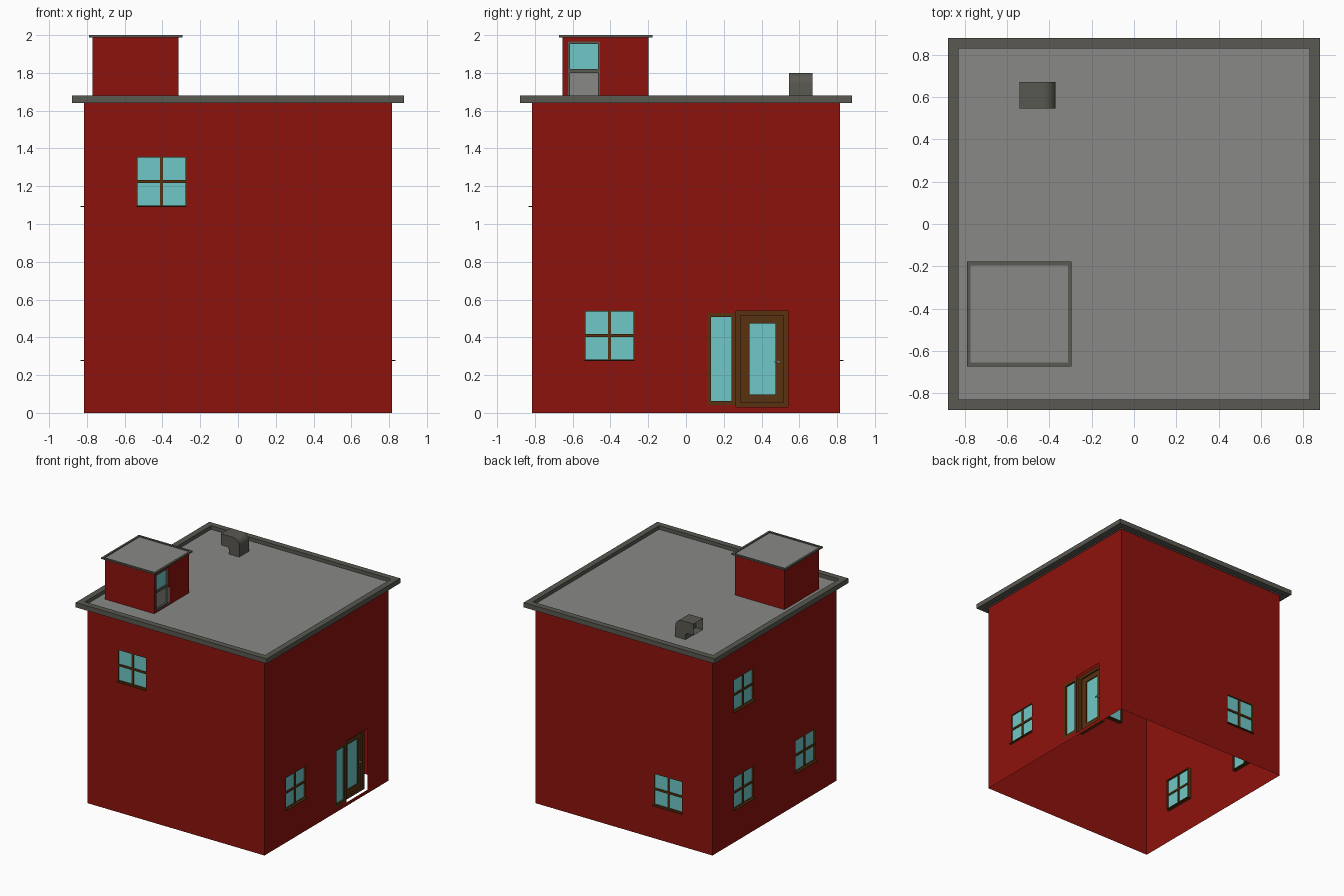
import bpy, bmesh
from math import pi, sin, cos
from mathutils import Matrix, Vector

if "Cube" in bpy.data.objects:
    bpy.data.objects.remove(bpy.data.objects["Cube"])


def mat(name, r, g, b):
    m = bpy.data.materials.new(name)
    m.diffuse_color = (r, g, b, 1)
    m.use_nodes = True
    m.node_tree.nodes["Principled BSDF"].inputs["Base Color"].default_value = m.diffuse_color
    return m


RED = mat("red_wall", 0.27, 0.006, 0.004)
GLASS = mat("glass", 0.16, 0.58, 0.57)
WOOD = mat("brown_wood", 0.10, 0.032, 0.005)
TRIM = mat("dark_trim", 0.10, 0.098, 0.082)
DECK = mat("roof_grey", 0.25, 0.25, 0.24)


def finish(name, bm, material, matrix=Matrix()):
    bmesh.ops.recalc_face_normals(bm, faces=bm.faces)
    me = bpy.data.meshes.new(name)
    bm.to_mesh(me)
    bm.free()
    me.transform(matrix)
    me.materials.append(material)
    ob = bpy.data.objects.new(name, me)
    bpy.context.collection.objects.link(ob)
    return ob


def side(k, cx=0, cy=0):
    """Wall frame: 0 front, 1 right, 2 back, 3 left."""
    return Matrix.Translation((cx, cy, 0)) @ Matrix.Rotation(k * pi / 2, 4, 'Z')


def wall(name, m, half, z0, z1, holes):
    """Thin wall sheet with rectangular openings (u0, u1, z0, z1)."""
    us = sorted({-half, half} | {h[i] for h in holes for i in (0, 1)})
    zs = sorted({z0, z1} | {h[i] for h in holes for i in (2, 3)})
    bm = bmesh.new()
    v = [[bm.verts.new((u, -half, z)) for z in zs] for u in us]
    for i in range(len(us) - 1):
        for j in range(len(zs) - 1):
            u, z = (us[i] + us[i + 1]) / 2, (zs[j] + zs[j + 1]) / 2
            if not any(h[0] < u < h[1] and h[2] < z < h[3] for h in holes):
                bm.faces.new((v[i][j], v[i + 1][j], v[i + 1][j + 1], v[i][j + 1]))
    loose = [p for p in bm.verts if not p.link_faces]
    bmesh.ops.delete(bm, geom=loose, context='VERTS')
    ob = finish(name, bm, RED, m)
    n = m.to_3x3() @ Vector((0, -1, 0))
    if ob.data.polygons[0].normal.dot(n) < 0:
        ob.data.flip_normals()


def boxes(name, m, material, items):
    """Boxes given as (u0, u1, z0, z1, inner distance, outer distance)."""
    bm = bmesh.new()
    for u0, u1, z0, z1, d0, d1 in items:
        t = Matrix.Translation(((u0 + u1) / 2, -(d0 + d1) / 2, (z0 + z1) / 2))
        bmesh.ops.create_cube(bm, size=1, matrix=t @ Matrix.Diagonal((u1 - u0, d1 - d0, z1 - z0, 1)))
    return finish(name, bm, material, m)


def frame(u0, u1, z0, z1, w, d0, d1):
    return [(u0, u0 + w, z0, z1, d0, d1), (u1 - w, u1, z0, z1, d0, d1),
            (u0 + w, u1 - w, z0, z0 + w, d0, d1), (u0 + w, u1 - w, z1 - w, z1, d0, d1)]


def window(name, m, u, z, d):
    h = 0.133
    bars = frame(u - h, u + h, z - h, z + h, 0.006, d - 0.03, d)
    bars += [(u - 0.008, u + 0.008, z - h, z + h, d - 0.022, d - 0.004),
             (u - h, u + h, z - 0.008, z + 0.008, d - 0.022, d - 0.002)]
    boxes(name + "_frame", m, WOOD, bars)
    boxes(name + "_glass", m, GLASS, [(u - h, u + h, z - h, z + h, d - 0.015, d - 0.011)])
    boxes(name + "_sill", m, WOOD, [(u - h, u + h, z - h - 0.003, z - h + 0.003, d - 0.02, d + 0.018)])


def roof(name, cx, cy, outer, inner, z0, z1, deck_z):
    """Raised square rim round a flat deck."""
    bm = bmesh.new()
    prof = [(outer, z0), (outer, z1), (inner, z1), (inner, z0)]
    corners = [(1, 1), (-1, 1), (-1, -1), (1, -1)]
    v = [[bm.verts.new((cx + r * a, cy + r * b, z)) for r, z in prof] for a, b in corners]
    for i in range(4):
        for j in range(4):
            n, k = (i + 1) % 4, (j + 1) % 4
            bm.faces.new((v[i][j], v[n][j], v[n][k], v[i][k]))
    finish(name + "_rim", bm, TRIM)
    bm = bmesh.new()
    bmesh.ops.create_grid(bm, x_segments=1, y_segments=1, size=inner + 0.003,
                          matrix=Matrix.Translation((cx, cy, deck_z)))
    finish(name + "_deck", bm, DECK)


# Main walls and windows, open underneath
H, LOW, HIGH, OFF = 0.815, 0.41, 1.225, 0.405
layout = {"front": [(-OFF, HIGH)], "right": [(-OFF, LOW)], "back": [(OFF, LOW)],
          "left": [(-OFF, LOW), (-OFF, HIGH), (OFF, LOW)]}
for k, (name, wins) in enumerate(layout.items()):
    holes = [(u - 0.133, u + 0.133, z - 0.133, z + 0.133) for u, z in wins]
    if name == "right":
        holes += [(0.265, 0.54, 0.03, 0.54), (0.112, 0.262, 0.042, 0.528)]
    wall(name + "_wall", side(k), H, 0, 1.64, holes)
    for i, (u, z) in enumerate(wins):
        window(f"{name}_window_{i + 1}", side(k), u, z, H)

# Entrance door with side light
R = side(1)
boxes("side_light_frame", R, WOOD, frame(0.112, 0.262, 0.042, 0.528, 0.021, H - 0.04, H))
boxes("side_light_glass", R, GLASS, [(0.13, 0.245, 0.055, 0.515, H - 0.02, H - 0.015)])
boxes("door_frame", R, WOOD, frame(0.265, 0.54, 0.03, 0.54, 0.024, H - 0.06, H - 0.028))
door = [(0.289, 0.337, 0.054, 0.516), (0.474, 0.516, 0.054, 0.516),
        (0.337, 0.474, 0.054, 0.097), (0.337, 0.474, 0.472, 0.516)]
boxes("door_leaf", R, WOOD, [b + (H - 0.06, H - 0.04) for b in door])
boxes("door_glass", R, GLASS, [(0.337, 0.474, 0.097, 0.472, H - 0.052, H - 0.048)])
boxes("door_handle", R, DECK, [(0.488, 0.497, 0.262, 0.28, H - 0.04, H - 0.02),
                               (0.468, 0.497, 0.268, 0.274, H - 0.026, H - 0.02)])

# Main roof
roof("main_roof", 0, 0, 0.88, 0.83, 1.64, 1.68, 1.65)

# Roof access hut
CX, CY, S = -0.5425, -0.425, 0.2275
for k, name in enumerate(layout):
    holes = [(-0.2, -0.03, 1.66, 1.965)] if name == "right" else []
    wall("hut_" + name + "_wall", side(k, CX, CY), S, 1.65, 1.99, holes)
roof("hut_roof", CX, CY, 0.2475, 0.23, 1.988, 2.0, 1.993)
hut = side(1, CX, CY)
boxes("hut_door_frame", hut, TRIM, frame(-0.2, -0.03, 1.66, 1.965, 0.012, S - 0.03, S - 0.005)
      + [(-0.188, -0.042, 1.8, 1.82, S - 0.03, S - 0.012)])
boxes("hut_door_glass", hut, GLASS, [(-0.188, -0.042, 1.82, 1.953, S - 0.024, S - 0.02)])
boxes("hut_door_panel", hut, DECK, [(-0.188, -0.042, 1.672, 1.8, S - 0.026, S - 0.02)])

# Elbow vent opening to the left
arc = [(-0.43 + 0.06 * sin(i * pi / 16), 1.74 + 0.06 * cos(i * pi / 16)) for i in range(9)]
prof = [(-0.54, 1.8)] + arc + [(-0.37, 1.65), (-0.465, 1.65), (-0.465, 1.69), (-0.48, 1.705), (-0.54, 1.705)]
bm = bmesh.new()
base = bm.faces.new([bm.verts.new((x, 0.545, z)) for x, z in prof])
ext = bmesh.ops.extrude_face_region(bm, geom=[base])["geom"]
bmesh.ops.translate(bm, verts=[g for g in ext if isinstance(g, bmesh.types.BMVert)], vec=(0, 0.125, 0))
bmesh.ops.recalc_face_normals(bm, faces=bm.faces)
mouth = min(bm.faces, key=lambda f: f.calc_center_median().x)
bmesh.ops.inset_region(bm, faces=[mouth], thickness=0.008)
bmesh.ops.translate(bm, verts=mouth.verts, vec=(0.06, 0, 0))
vent = finish("roof_vent", bm, TRIM)
bpy.context.view_layer.objects.active = vent
vent.select_set(True)
bpy.ops.object.shade_smooth_by_angle(angle=pi / 6)
